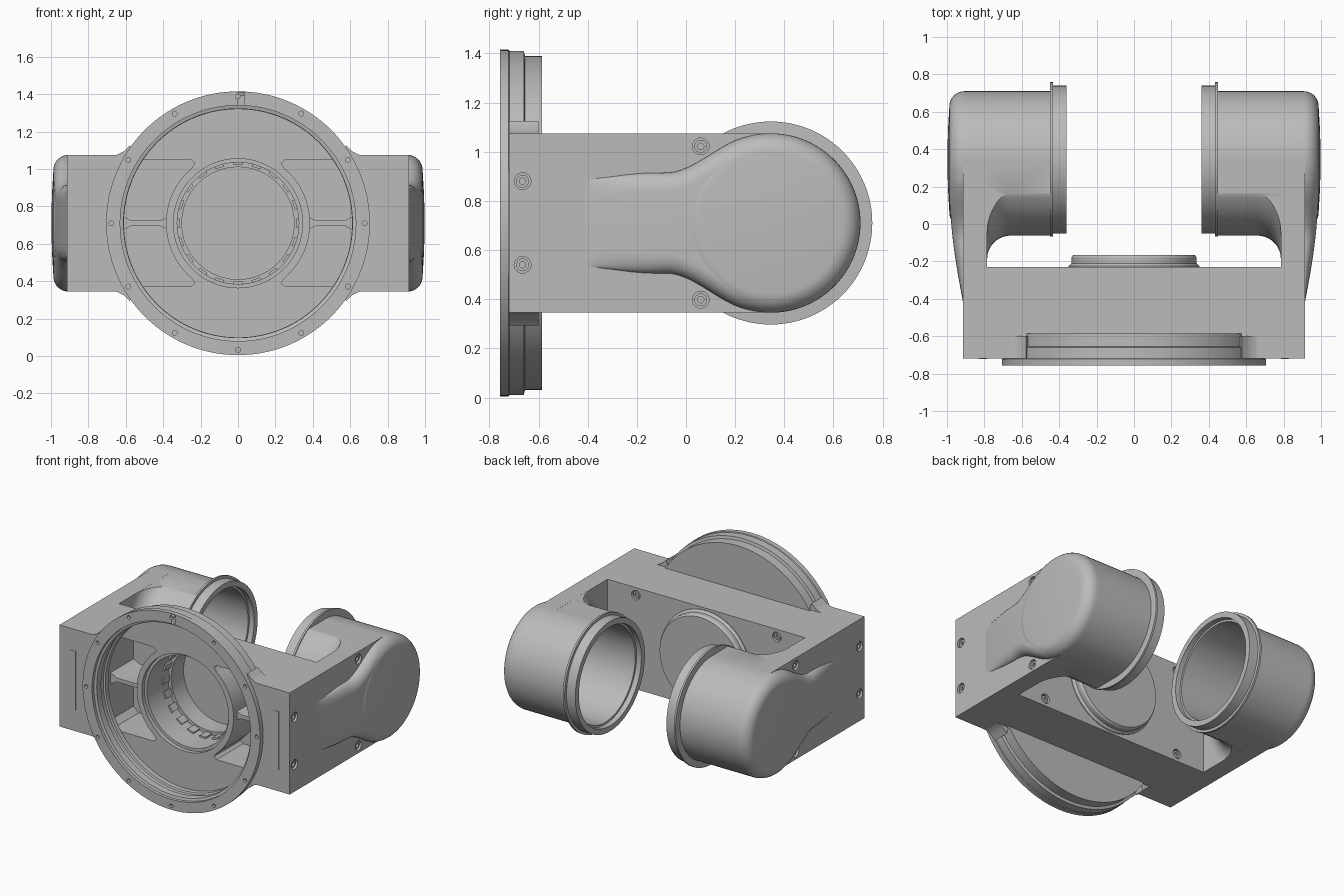
import bpy, bmesh
from math import sin, cos, pi, radians
from mathutils import Vector, Matrix

if "Cube" in bpy.data.objects:
    bpy.data.objects.remove(bpy.data.objects["Cube"])

CZ, CY = 0.71, 0.345          # height of all axes, depth of the arm bore axis
HALF = 0.365                  # half height of the housing

grey = bpy.data.materials.new("machined grey")
grey.use_nodes = True
grey.diffuse_color = (0.5, 0.5, 0.5, 1)
grey.node_tree.nodes["Principled BSDF"].inputs["Base Color"].default_value = (0.5, 0.5, 0.5, 1)


def make(name, verts, faces):
    bm = bmesh.new()
    vs = [bm.verts.new(v) for v in verts]
    for f in faces:
        bm.faces.new([vs[i] for i in f])
    bmesh.ops.remove_doubles(bm, verts=bm.verts, dist=1e-5)
    bmesh.ops.recalc_face_normals(bm, faces=bm.faces)
    me = bpy.data.meshes.new(name)
    bm.to_mesh(me)
    bm.free()
    me.materials.append(grey)
    ob = bpy.data.objects.new(name, me)
    bpy.context.collection.objects.link(ob)
    return ob


def lathe(name, profile, axis="X", centre=(0, CY, CZ), n=96, closed=False):
    """Revolve (radius, position) points around an axis through centre."""
    c, verts, faces, m = Vector(centre), [], [], len(profile)
    for i in range(n):
        a = 2 * pi * i / n
        for r, h in profile:
            u, v = r * cos(a), r * sin(a)
            verts.append(c + Vector((h, u, v) if axis == "X" else (u, h, v)))
    for i in range(n):
        k = (i + 1) % n
        for j in range(m if closed else m - 1):
            l = (j + 1) % m
            faces.append((i * m + j, i * m + l, k * m + l, k * m + j))
    return make(name, verts, faces)


def rod(name, r, a, b, axis, centre, n=32):
    return lathe(name, [(0, a), (r, a), (r, b), (0, b)], axis, centre, n)


def prism(name, pts, a, b, plane):
    """Extrude a 2D outline: plane XY along z, plane XZ along y."""
    n = len(pts)
    verts = [(p, q, h) if plane == "XY" else (p, h, q) for h in (a, b) for p, q in pts]
    faces = [tuple(range(n)), tuple(range(n, 2 * n))]
    faces += [(i, (i + 1) % n, n + (i + 1) % n, n + i) for i in range(n)]
    return make(name, verts, faces)


def box(name, x, y, z):
    return prism(name, [(x[0], y[0]), (x[1], y[0]), (x[1], y[1]), (x[0], y[1])], *z, "XY")


def cut(ob, cutters, op="DIFFERENCE"):
    for c in cutters:
        mod = ob.modifiers.new("cut", "BOOLEAN")
        mod.operation, mod.solver, mod.object = op, "EXACT", c
    bpy.context.view_layer.update()
    me = bpy.data.meshes.new_from_object(ob.evaluated_get(bpy.context.evaluated_depsgraph_get()))
    ob.modifiers.clear()
    ob.data = me


def mirrored(ob, name):
    me = ob.data.copy()
    me.transform(Matrix.Scale(-1, 4, (1, 0, 0)))
    me.flip_normals()
    new = bpy.data.objects.new(name, me)
    bpy.context.collection.objects.link(new)
    return new


def pair(ob):
    base = ob.name
    ob.name = "left_" + base
    mirrored(ob, "right_" + base)


FRONT = (0, 0, CZ)
helpers = []

# Fork-shaped housing and the round mounting flange
fork = [(-.915, -.72), (.915, -.72), (.915, CY), (.785, CY),
        (.785, -.23), (-.785, -.23), (-.785, CY), (-.915, CY)]
housing = prism("fork_housing", fork, CZ - HALF, CZ + HALF, "XY")
flange = lathe("front_flange", [(0, -.757), (.705, -.757), (.705, -.722), (.7, -.718), (.7, -.66),
                                (.68, -.655), (.68, -.585), (0, -.585)], "Y", FRONT, 128)

# Stepped front opening, central well and side pockets
opening = lathe("opening_cutter", [(0, -.8), (.63, -.8), (.63, -.735), (.612, -.73), (.612, -.68),
                                   (.622, -.675), (.622, -.64), (.61, -.635), (.61, -.6), (0, -.6)],
                "Y", FRONT, 128)
well = lathe("well_cutter", [(0, -.61), (.345, -.61), (.345, -.57), (.325, -.57), (.325, -.33),
                             (.3, -.33), (.3, -.19), (0, -.19)], "Y", FRONT)
arc = [(.385 * cos(radians(a)), .385 * sin(radians(a))) for a in range(-50, 51, 5)]
outline = arc + [(.23, .32), (.25, .338), (.58, .338), (.62, .3),
                 (.62, -.3), (.58, -.338), (.25, -.338), (.23, -.32)]
pocket = prism("pocket_cutter", [(x, z + CZ) for x, z in outline], -.601, -.3, "XZ")
pocket_r = mirrored(pocket, "pocket_cutter_right")
helpers += [opening, well, pocket, pocket_r]

# Back cover boss, hollowed by the same well
boss = lathe("back_boss", [(0, -.4), (.35, -.4), (.35, -.225), (.335, -.21),
                           (.335, -.18), (.325, -.165), (0, -.165)], "Y", FRONT)

# Flange bolt holes
bolts = []
for i in range(12):
    a = i * pi / 6
    bolts.append(rod("bolt_cutter", .013, -.8, -.735, "Y", (.677 * cos(a), 0, CZ + .677 * sin(a)), 16))
helpers += bolts
cut(flange, [opening, well, pocket, pocket_r] + bolts)
cut(boss, [well])

# Countersunk screws on both flanks and on the back wall
screw_holes = []
for s in (-1, 1):
    for y, dz in ((-.665, .17), (-.665, -.17), (.06, .312), (.06, -.312)):
        c = (0, y, CZ + dz)
        lo, hi = sorted((s * .885, s * .95))
        screw_holes.append(rod("screw_cutter", .034, lo, hi, "X", c))
        lathe("flank_screw", [(0, s * .88), (.026, s * .88), (.026, s * .905),
                              (.013, s * .905), (.013, s * .89), (0, s * .89)], "X", c, 24)
    for dz in (-.31, .31):
        c = (s * .56, 0, CZ + dz)
        screw_holes.append(rod("screw_cutter", .034, -.255, -.2, "Y", c))
        lathe("back_screw", [(0, -.26), (.026, -.26), (.026, -.238),
                             (.013, -.238), (.013, -.25), (0, -.25)], "Y", c, 24)
arm_bores = [rod("bore_cutter", .345, min(s * .3, s * .88), max(s * .3, s * .88), "X", (0, CY, CZ), 96)
             for s in (-1, 1)]
helpers += screw_holes + arm_bores
cut(housing, [opening, well, pocket, pocket_r] + screw_holes + arm_bores)

# Locking teeth around the well
for i in range(20):
    a = 2 * pi * i / 20
    tooth = box("well_tooth", (.312, .328), (-.40, -.33), (-.025, .025))
    tooth.data.transform(Matrix.Translation(FRONT) @ Matrix.Rotation(a, 4, "Y"))

# Ribs in the side pockets, front marker plates, fillets between flange and housing
pair(prism("pocket_rib", [(.37, CZ - .035), (.42, CZ - .014), (.57, CZ - .014), (.62, CZ - .04),
                          (.62, CZ + .04), (.57, CZ + .014), (.42, CZ + .014), (.37, CZ + .035)],
           -.56, -.29, "XZ"))
pair(box("front_marker", (.785, .83), (-.723, -.715), (CZ - .21, CZ + .21)))
for s in (-1, 1):
    tri = [(.56, .36), (.675, .36), (.64, .369), (.61, .385), (.578, .416)]
    pair(prism("flange_fillet", [(x, CZ + s * z) for x, z in tri], -.72, -.6, "XZ"))

# Arm drum: hollow shell with rounded cap and stepped open rim
drum = [(.355, .362), (.395, .362), (.395, .432), (.413, .434), (.413, .448), (.365, .45), (.365, .89)]
drum += [(.285 + .08 * cos(radians(a)), .907 + .08 * sin(radians(a))) for a in range(0, 91, 10)]
drum += [(.15, .995), (0, .998), (0, .88), (.34, .88), (.34, .40), (.355, .40)]
pair(lathe("arm_drum", drum, closed=False if drum[0] == drum[-1] else True))

# Collar blending the drum into the fork wall
collar_pts = [(0, .445), (.407, .445)]
collar_pts += [(.532 - .125 * cos(radians(a)), .66 + .125 * sin(radians(a))) for a in range(0, 91, 9)]
collar_pts += [(.532, .81), (0, .81)]
collar = lathe("drum_collar", collar_pts)
keep = box("collar_keep", (.3, .9), (-.5, CY), (CZ - HALF + .0005, CZ + HALF - .0005))
cut(collar, [keep], "INTERSECT")
cut(collar, [arm_bores[1]])
pair(collar)
helpers.append(keep)


# Swelling neck on the outer flank, lofted from sections along the arm
def blend(t):
    t = max(0, min(1, t))
    return t * t * (3 - 2 * t)


verts, faces, rows, cols = [], [], 33, 18
for i in range(rows):
    y = -.43 + .775 * i / (rows - 1)
    w = .18 + .025 * blend((y + .43) / .3) + .15 * blend((y + .08) / .36)
    h = .072 * sin(pi / 2 * min(1, (y + .43) / .6))
    row = [(.9, -w)]
    for j in range(8):
        a = pi / 2 * j / 7
        row.append((.912 + h * sin(a), -w + .08 * (1 - cos(a))))
    row += [(x, -z) for x, z in reversed(row)]
    verts += [(x, y, CZ + z) for x, z in row]
for i in range(rows - 1):
    for j in range(cols):
        k = (j + 1) % cols
        faces.append((i * cols + j, i * cols + k, (i + 1) * cols + k, (i + 1) * cols + j))
faces += [tuple(range(cols)), tuple(range((rows - 1) * cols, rows * cols))]
pair(make("arm_neck", verts, faces))

# Remove the cutters and smooth the round parts
for c in helpers:
    bpy.data.objects.remove(c)
bpy.ops.object.select_all(action="DESELECT")
for ob in bpy.context.scene.objects:
    if ob.type == "MESH":
        ob.select_set(True)
        bpy.context.view_layer.objects.active = ob
bpy.ops.object.shade_smooth_by_angle(angle=radians(30))
